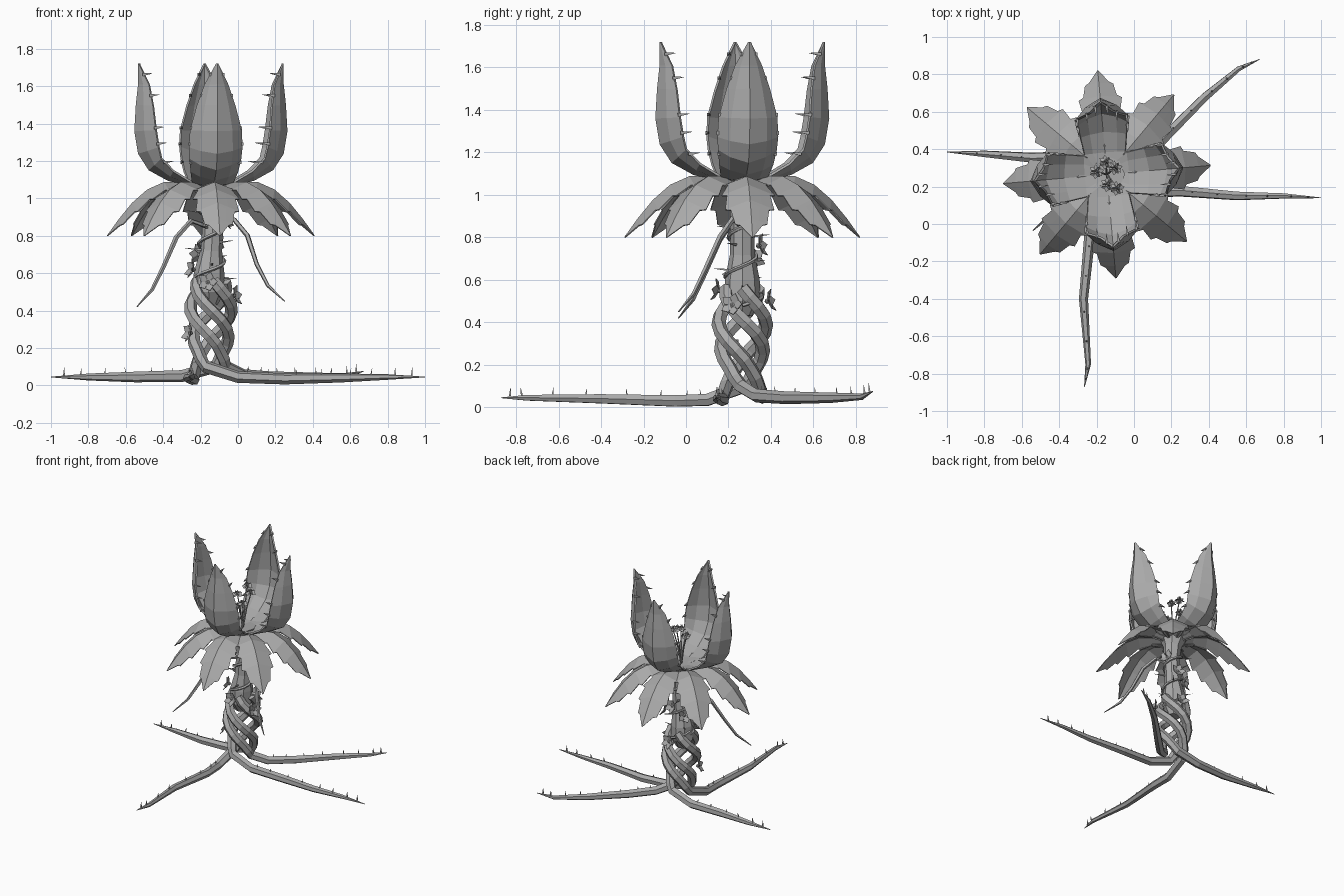
import bpy, bmesh, math, random
from mathutils import Vector, Matrix

random.seed(4)
if "Cube" in bpy.data.objects:
    bpy.data.objects.remove(bpy.data.objects["Cube"])

CX, CY = -0.145, 0.265
TWIST = math.radians(5)

grey = bpy.data.materials.new("plant_grey")
grey.use_nodes = True
grey.diffuse_color = (0.4, 0.4, 0.4, 1)
grey.node_tree.nodes["Principled BSDF"].inputs["Base Color"].default_value = (0.4, 0.4, 0.4, 1)


def finish(name, bm, solid=0):
    bmesh.ops.recalc_face_normals(bm, faces=bm.faces)
    mesh = bpy.data.meshes.new(name)
    bm.to_mesh(mesh)
    bm.free()
    mesh.materials.append(grey)
    ob = bpy.data.objects.new(name, mesh)
    bpy.context.collection.objects.link(ob)
    if solid:
        mod = ob.modifiers.new("thickness", 'SOLIDIFY')
        mod.thickness, mod.offset = solid, 0
    return ob


def sweep(bm, pts, radii, sides=6):
    """Polygonal tube along a path, tapering by radius."""
    pts = [Vector(p) for p in pts]
    rings, side = [], None
    for i, p in enumerate(pts):
        d = (pts[min(i + 1, len(pts) - 1)] - pts[max(i - 1, 0)]).normalized()
        side = d.orthogonal() if side is None else side - d * side.dot(d)
        side.normalize()
        up = d.cross(side)
        rings.append([bm.verts.new(p + radii[i] * (side * math.cos(a) + up * math.sin(a)))
                      for a in (math.tau * k / sides for k in range(sides))])
    for a, b in zip(rings, rings[1:]):
        for k in range(sides):
            n = (k + 1) % sides
            bm.faces.new((a[k], a[n], b[n], b[k]))
    bm.faces.new(rings[0])
    bm.faces.new(rings[-1])


def thorn(bm, base, direction, length=0.04, radius=0.008):
    base, d = Vector(base), Vector(direction).normalized()
    sweep(bm, [base - d * 0.01, base + d * length], [radius, 0.0008], 4)


def blade(bm, rows, columns, xf):
    """Grid of rows of points, symmetric about the middle column."""
    grid = [[bm.verts.new(xf @ row(u)) for u in columns] for row in rows]
    for a, b in zip(grid, grid[1:]):
        for k in range(len(columns) - 1):
            bm.faces.new((a[k], a[k + 1], b[k + 1], b[k]))


def around(angle):
    return Matrix.Translation((CX, CY, 0)) @ Matrix.Rotation(angle + TWIST, 4, 'Z')


# Cupped petals: radius, height, half width, cup depth
PETAL = [(0, 1.06, .03, 0), (.12, 1.07, .11, .02), (.23, 1.1, .125, .05), (.33, 1.155, .135, .08),
         (.385, 1.24, .14, .1), (.405, 1.36, .135, .1), (.397, 1.5, .1, .08),
         (.385, 1.61, .06, .05), (.385, 1.72, .002, 0)]


def petal_row(i):
    r, z, w, depth = PETAL[i]
    lo, hi = PETAL[max(i - 1, 0)], PETAL[min(i + 1, len(PETAL) - 1)]
    t = Vector((hi[0] - lo[0], 0, hi[1] - lo[1])).normalized()
    inward = Vector((-t.z, 0, t.x))
    return lambda u: Vector((r, u * w, z)) + inward * depth * abs(u) ** 1.6


petal_rows = [petal_row(i) for i in range(len(PETAL))]
petal_thorns = bmesh.new()
for n in range(4):
    bm = bmesh.new()
    xf = around(n * math.pi / 2)
    blade(bm, petal_rows, (-1, -.6, 0, .6, 1), xf)
    finish(f"petal_{n + 1}", bm, 0.012)
    for s in (-1, 1):
        for at in (2.7, 4.2, 5.1, 6.5, 7.5):
            k = int(at)
            p = petal_rows[k](s).lerp(petal_rows[k + 1](s), at - k)
            thorn(petal_thorns, xf @ p, xf.to_3x3() @ Vector((-1, 0, .1)), .045, .012)
finish("petal_thorns", petal_thorns)

# Drooping serrated leaves under the flower: radius, height, half width
LEAF = [(.04, 1.05, .03), (.15, 1.085, .075), (.25, 1.085, .105), (.34, 1.045, .125),
        (.42, .975, .115), (.49, .89, .075), (.555, .8, .002)]


def leaf_rows():
    rows = []
    for a, b in zip(LEAF, LEAF[1:]):
        notch = [x + (y - x) * .15 for x, y in zip(a, b)]
        notch[2] *= .82
        rows += [a, notch]
    for r, z, w in rows + [LEAF[-1]]:
        yield lambda u, r=r, z=z, w=w: Vector((r - abs(u) * w * .15, u * w, z - abs(u) * w * .4))


for n in range(8):
    bm = bmesh.new()
    blade(bm, list(leaf_rows()), (-1, -.5, 0, .5, 1), around(n * math.pi / 4))
    finish(f"leaf_{n + 1}", bm, 0.006)

# Trunk
bm = bmesh.new()
TRUNK = [(.43, .045), (.5, .085), (.6, .082), (.72, .058), (.88, .055), (1.0, .065), (1.075, .1)]
sweep(bm, [(CX + .012 * math.sin(z * 9), CY, z) for z, r in TRUNK], [r for z, r in TRUNK], 8)
finish("trunk", bm)

# Four vines twist down from the trunk and run out as ground roots
ROOTS = {
    "right": (75, [(-.3, .36, .05), (-.55, .355, .045), (-.8, .375, .045), (-1, .385, .045)]),
    "front": (170, [(-.24, .1, .035), (-.235, -.05, .03), (-.27, -.4, .04), (-.245, -.75, .045), (-.265, -.87, .045)]),
    "left": (250, [(0, .17, .045), (.25, .175, .035), (.55, .15, .04), (.8, .15, .045), (1, .14, .045)]),
    "back": (355, [(.03, .33, .055), (.17, .47, .045), (.38, .68, .045), (.56, .83, .05), (.67, .88, .075)]),
}
root_thorns = bmesh.new()
for side, (end, run) in ROOTS.items():
    path = []
    for i in range(12):
        t = i / 11
        a = math.radians(end - 250 * (1 - t))
        r = .06 + .045 * math.sin(math.pi * min(1, t * 1.1 + .1)) + .02 * t
        path.append((CX + r * math.cos(a), CY + r * math.sin(a), .56 - .46 * t))
    radii = [.034] * len(path) + [.032 - .03 * (i / (len(run) - 1)) ** 2 for i in range(len(run))]
    bm = bmesh.new()
    sweep(bm, path + run, radii)
    finish(f"root_{side}", bm)
    for a, b in zip(run, run[1:]):
        for f in (.2, .65):
            p = Vector(a).lerp(Vector(b), f) + Vector((0, 0, .018))
            thorn(root_thorns, p, (random.uniform(-.2, .2), random.uniform(-.2, .2), 1), .032, .007)
finish("root_thorns", root_thorns)

# Hanging tendrils
for name, xs in (("right", (-.19, -.25, -.33, -.4, -.46, -.54)), ("left", (-.09, -.02, .05, .1, .16, .25))):
    bm = bmesh.new()
    lift = .03 if name == "left" else 0
    path = [(x, y, z + lift * k / 5) for k, (x, y, z) in enumerate(
        zip(xs, (.25, .22, .16, .09, .035, -.035), (.86, .88, .79, .63, .51, .42)))]
    sweep(bm, path, [.012, .014, .014, .012, .01, .003], 5)
    finish(f"tendril_{name}", bm)

# Thin creeper coiled about the trunk
bm = bmesh.new()
coil = []
for i in range(40):
    t = i / 39
    a = t * math.tau * 2.6
    r = .1 - .035 * min(1, t * 2)
    coil.append((CX + r * math.cos(a), CY + r * math.sin(a), .48 + .48 * t))
sweep(bm, coil, [.01] * len(coil), 5)
finish("creeper", bm)

# Trunk thorns
bm = bmesh.new()
for i in range(10):
    a, z = i * 2.4, .56 + i * .04
    d = Vector((math.cos(a), math.sin(a), .1))
    thorn(bm, Vector((CX, CY, z)) + d * .055, d, .085, .009)
finish("trunk_thorns", bm)


def blossom(bm, centre, direction, size):
    """Five pointed petals in a shallow cup."""
    xf = Matrix.Translation(centre) @ Vector(direction).to_track_quat('Z', 'Y').to_matrix().to_4x4()
    for k in range(5):
        spin = xf @ Matrix.Rotation(math.tau * k / 5, 4, 'Z')
        bm.faces.new([bm.verts.new(spin @ (Vector(p) * size)) for p in
                      ((0, 0, 0), (.6, -.4, .25), (1, 0, .5), (.6, .4, .25))])
    bmesh.ops.create_icosphere(bm, subdivisions=1, radius=size * .22, matrix=xf)


# Small blossoms on the trunk: angle, height, distance
for n, (deg, z, r) in enumerate([(200, .62, .1), (262, .55, .11), (340, .48, .13), (205, .28, .12),
                                 (75, .76, .08), (80, .5, .12), (20, .88, .08), (140, .7, .08)]):
    bm = bmesh.new()
    a = math.radians(deg)
    d = Vector((math.cos(a), math.sin(a), .25))
    blossom(bm, Vector((CX, CY, z)) + Vector((d.x, d.y, 0)) * r, d, .055)
    finish(f"blossom_{n + 1}", bm, 0.004)

# Stamens in the flower cup
for n, (x, y, z) in enumerate([(-.2, .28, 1.3), (-.15, .33, 1.36), (-.1, .3, 1.33), (-.14, .21, 1.25), (-.09, .19, 1.29)]):
    bm = bmesh.new()
    top = Vector((x, y, z))
    root = Vector((CX, CY, 1.06))
    sweep(bm, [root, root.lerp(top, .5) + Vector((0, 0, .03)), top], [.006, .005, .004], 5)
    for d in ((.6, 0, .8), (-.5, .5, .8), (-.3, -.6, .7)):
        blossom(bm, top + Vector(d) * .012, d, .03)
    finish(f"stamen_{n + 1}", bm)
